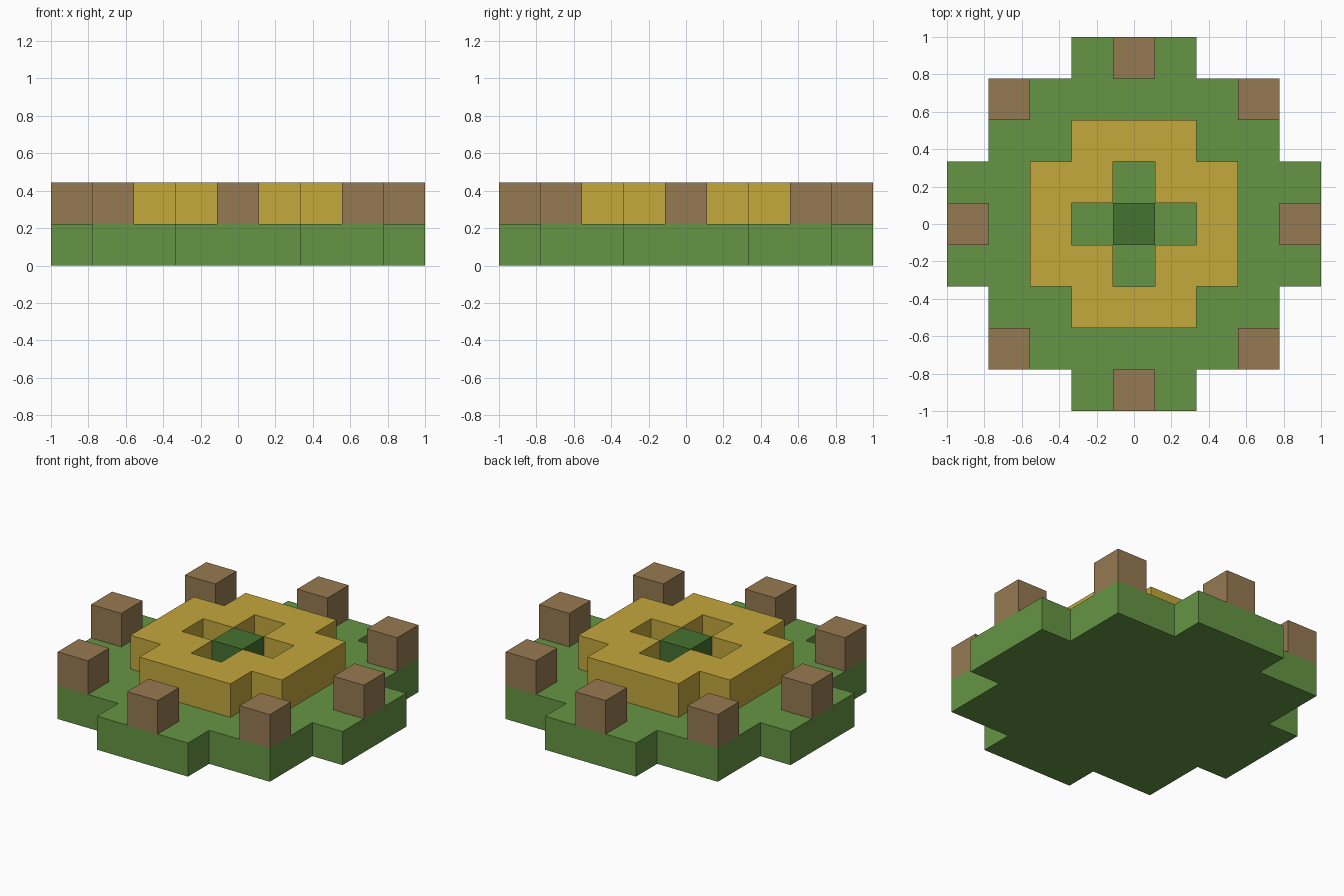
import bpy
import bmesh

cube = bpy.data.objects.get("Cube")
if cube:
    bpy.data.objects.remove(cube, do_unlink=True)

SIZE = 9            # blocks along each side
U = 2 / SIZE        # edge of one block
SPAN = range(-(SIZE // 2), SIZE // 2 + 1)


def material(name, rgb):
    """Flat material from 0-255 display values."""
    linear = [((c / 255 + 0.055) / 1.055) ** 2.4 for c in rgb] + [1]
    mat = bpy.data.materials.new(name)
    mat.use_nodes = True
    mat.diffuse_color = linear
    mat.node_tree.nodes["Principled BSDF"].inputs["Base Color"].default_value = linear
    return mat


def slab(name, mat, layer, inside):
    """One-block-thick slab over every grid cell accepted by inside(|x|, |y|)."""
    bm = bmesh.new()
    for x in SPAN:
        for y in SPAN:
            if inside(abs(x), abs(y)):
                corners = [(-1, -1), (1, -1), (1, 1), (-1, 1)]
                bm.faces.new([bm.verts.new(((x + a / 2) * U, (y + b / 2) * U, 0))
                              for a, b in corners])
    bmesh.ops.remove_doubles(bm, verts=bm.verts, dist=U / 100)
    bmesh.ops.dissolve_limit(bm, angle_limit=0.01, verts=bm.verts, edges=bm.edges)
    mesh = bpy.data.meshes.new(name)
    bm.to_mesh(mesh)
    bm.free()
    mesh.materials.append(mat)
    obj = bpy.data.objects.new(name, mesh)
    obj.location.z = layer * U
    bpy.context.collection.objects.link(obj)
    # Thicken upwards into a solid block
    solid = obj.modifiers.new("Thickness", "SOLIDIFY")
    solid.thickness = U
    solid.offset = 1
    return obj


def block(name, mat, cell, layer):
    """Single cube standing on one grid cell."""
    bm = bmesh.new()
    bmesh.ops.create_cube(bm, size=U)
    mesh = bpy.data.meshes.new(name)
    bm.to_mesh(mesh)
    bm.free()
    mesh.materials.append(mat)
    obj = bpy.data.objects.new(name, mesh)
    obj.location = (cell[0] * U, cell[1] * U, (layer + 0.5) * U)
    bpy.context.collection.objects.link(obj)


grass = material("grass green", (101, 149, 68))
dark = material("dark green", (70, 114, 47))
gold = material("straw gold", (196, 168, 60))
wood = material("wood brown", (150, 122, 81))

# Stepped round base
slab("grass_base", grass, 0,
     lambda x, y: max(x, y) <= 3 or min(x, y) <= 1)

# Raised ring with a cross-shaped opening
slab("gold_ring", gold, 1,
     lambda x, y: max(x, y) <= 2 and min(x, y) <= 1 and x + y > 1)

# Block in the middle of the opening
block("centre_block", dark, (0, 0), 1)

# Posts around the rim
for i, cell in enumerate([(4, 0), (3, 3), (0, 4), (-3, 3),
                          (-4, 0), (-3, -3), (0, -4), (3, -3)]):
    block(f"rim_post_{i + 1}", wood, cell, 1)
